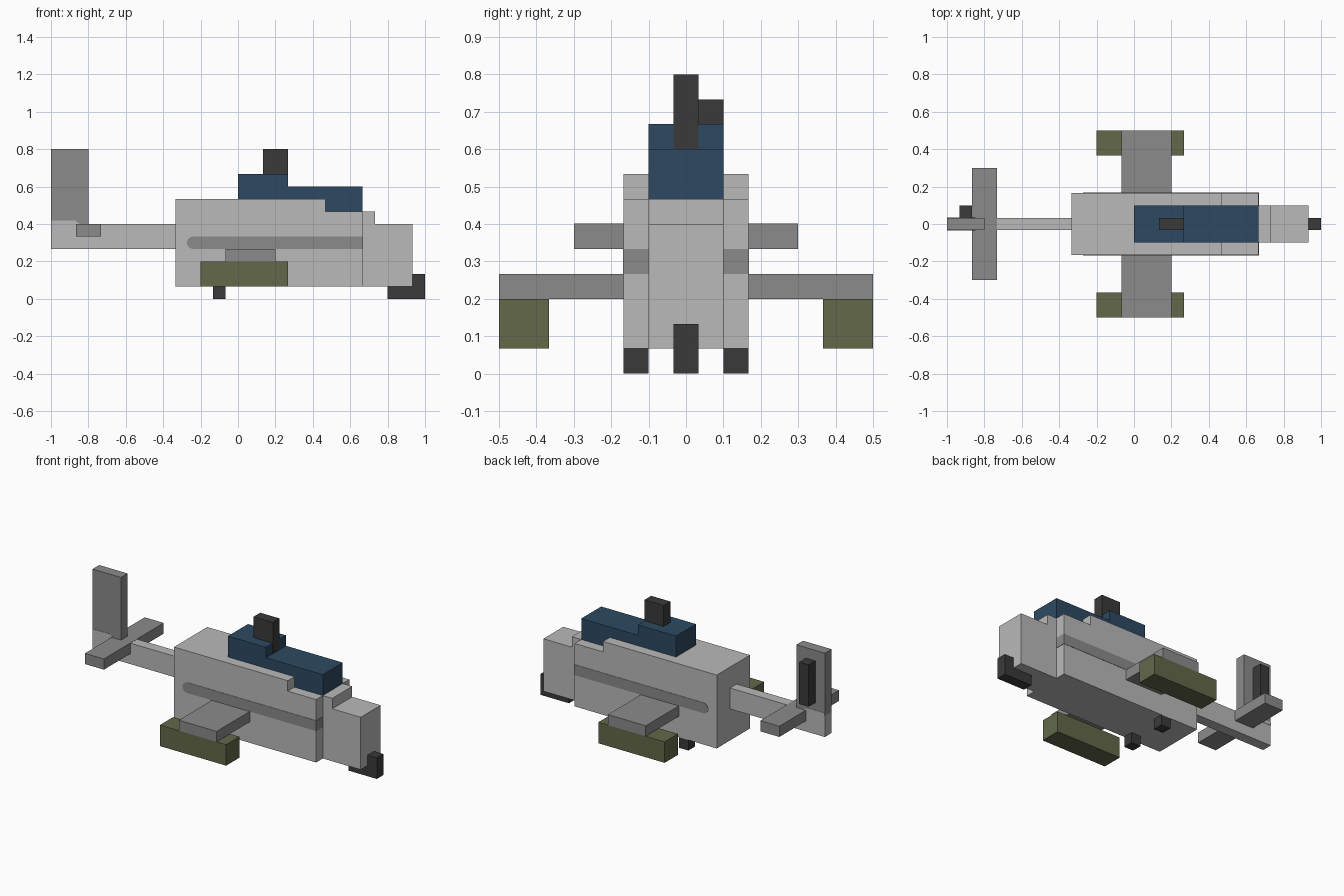
import bpy, bmesh, math

cube = bpy.data.objects.get("Cube")
if cube:
    bpy.data.objects.remove(cube, do_unlink=True)

U = 1 / 15  # one block of the model grid


def material(name, rgb):
    lin = [((c / 255 + 0.055) / 1.055) ** 2.4 for c in rgb]
    m = bpy.data.materials.new(name)
    m.use_nodes = True
    m.diffuse_color = (*lin, 1)
    bsdf = m.node_tree.nodes["Principled BSDF"]
    bsdf.inputs["Base Color"].default_value = (*lin, 1)
    bsdf.inputs["Roughness"].default_value = 0.8
    return m


LIGHT = material("light grey", (186, 186, 186))
GREY = material("mid grey", (139, 139, 139))
BLUE = material("cockpit blue", (45, 74, 98))
OLIVE = material("olive green", (98, 104, 74))
DARK = material("charcoal", (58, 58, 58))


def prism(name, profile, y0, y1, mat):
    """Extrude a side profile of (x, z) grid points from y0 to y1."""
    bm = bmesh.new()
    face = bm.faces.new([bm.verts.new((x * U, y0 * U, z * U)) for x, z in profile])
    ext = bmesh.ops.extrude_face_region(bm, geom=[face])
    verts = [v for v in ext["geom"] if isinstance(v, bmesh.types.BMVert)]
    bmesh.ops.translate(bm, vec=(0, (y1 - y0) * U, 0), verts=verts)
    bmesh.ops.recalc_face_normals(bm, faces=bm.faces)
    mesh = bpy.data.meshes.new(name)
    bm.to_mesh(mesh)
    bm.free()
    mesh.materials.append(mat)
    obj = bpy.data.objects.new(name, mesh)
    bpy.context.collection.objects.link(obj)
    return obj


def block(name, x, y, z, mat):
    return prism(name, [(x[0], z[0]), (x[1], z[0]), (x[1], z[1]), (x[0], z[1])], *y, mat)


# Fuselage with a step for the windscreen, and stepped nose
prism("fuselage", [(-5, 1), (10, 1), (10, 7), (7, 7), (7, 8), (-5, 8)], -2.5, 2.5, LIGHT)
prism("nose", [(10, 1), (14, 1), (14, 6), (11, 6), (11, 7), (10, 7)], -1.5, 1.5, LIGHT)

# Cockpit canopy and rotor mast
prism("canopy", [(0, 8), (7, 8), (7, 7), (10, 7), (10, 9), (4, 9), (4, 10), (0, 10)],
      -1.5, 1.5, BLUE)
block("rotor_mast", (2, 4.02), (-0.5, 0.5), (9, 12), DARK)

# Tail boom, fin, stabilizer and tail rotor
block("tail_boom", (-15, -5), (-0.5, 0.5), (4, 6), LIGHT)
block("tail_fin", (-15, -13 + 1), (-0.5, 0.5), (6, 12), GREY)
block("stabilizer", (-13, -11), (-4.5, 4.5), (5, 6.02), GREY)
block("tail_rotor", (-14, -13), (0.5, 1.5), (7, 11), DARK)

# Nose gun with upturned tip
prism("nose_gun", [(12, 0), (15, 0), (15, 2), (14, 2), (14, 1), (12, 1)], -0.5, 0.5, DARK)

# Stripe outline with a rounded rear end
stripe = [(10, 4), (10, 5)]
for i in range(9):
    a = math.pi / 2 + math.pi * i / 8
    stripe.append((-3.6 + 0.5 * math.cos(a), 4.5 + 0.5 * math.sin(a)))

# Parts repeated on both sides
for s, side in ((-1, "right"), (1, "left")):
    block(f"wing_{side}", (-1, 3), (2.5 * s, 7.5 * s), (3, 4), GREY)
    block(f"wing_pod_{side}", (-3, 4), (5.5 * s, 7.5 * s), (1, 3), OLIVE)
    block(f"rear_foot_{side}", (-2, -1), (1.5 * s, 2.5 * s), (0, 1), DARK)
    prism(f"stripe_{side}", stripe, 2.5 * s, 2.53 * s, GREY)
    block(f"stripe_front_{side}", (10, 10.03), (1.5 * s, 2.53 * s), (4, 5), GREY)
    prism(f"fin_base_{side}", [(-15, 6), (-12.7, 6), (-13.1, 6.3), (-15, 6.3)],
          0.5 * s, 0.53 * s, LIGHT)
